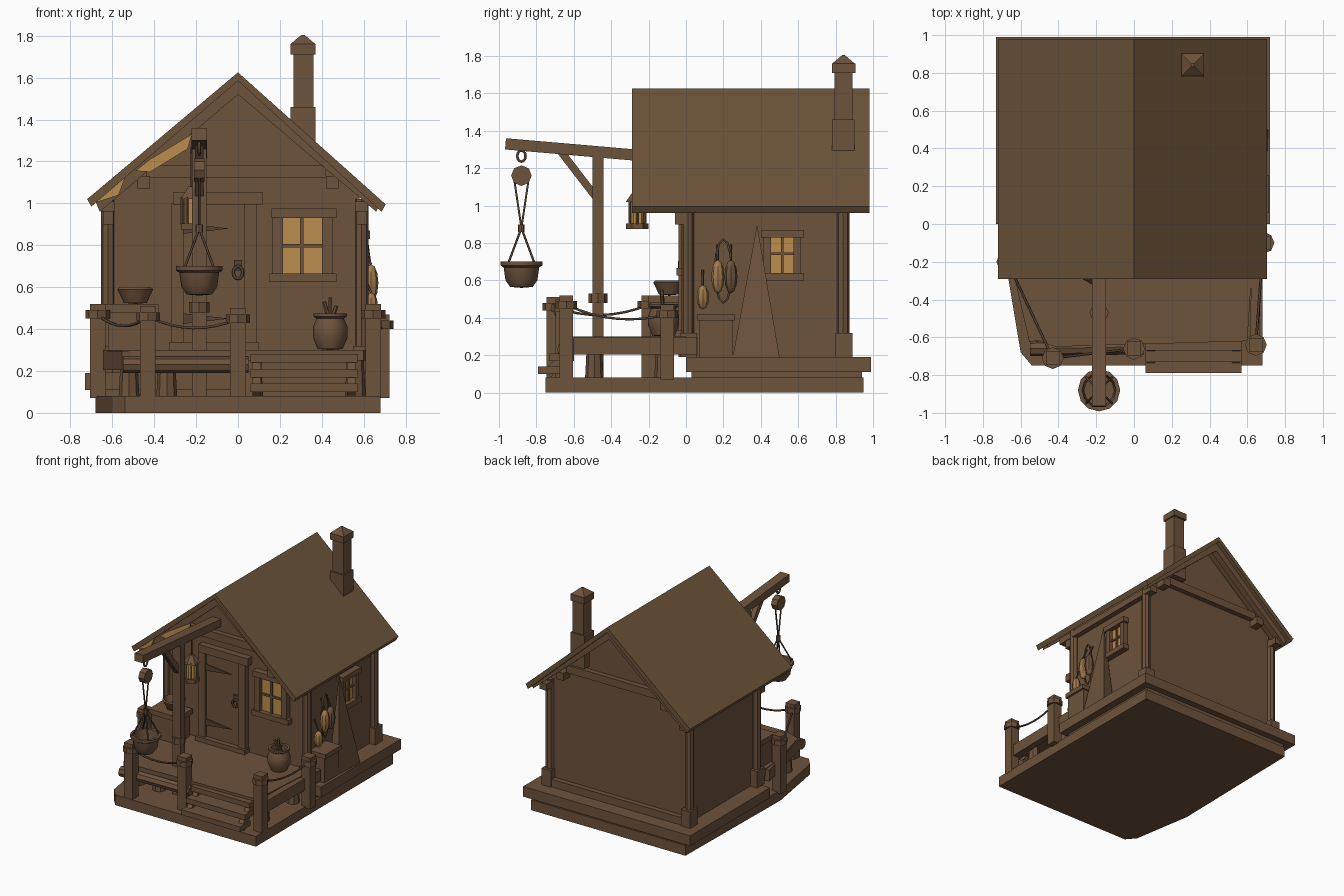
import bpy, bmesh, math
from mathutils import Vector, Matrix

cube = bpy.data.objects.get("Cube")
if cube:
    bpy.data.objects.remove(cube, do_unlink=True)


def material(name, rgb):
    m = bpy.data.materials.new(name)
    m.use_nodes = True
    m.diffuse_color = (*rgb, 1)
    m.node_tree.nodes["Principled BSDF"].inputs["Base Color"].default_value = (*rgb, 1)
    return m


WOOD = material("brown wood", (0.155, 0.085, 0.045))
ROOF = material("roof brown", (0.15, 0.088, 0.042))
DARK = material("dark iron", (0.09, 0.055, 0.032))
GLOW = material("amber glow", (0.5, 0.27, 0.075))
TAN = material("pale tan", (0.36, 0.2, 0.075))


def finish(name, bm, mat, smooth=False):
    me = bpy.data.meshes.new(name)
    bmesh.ops.recalc_face_normals(bm, faces=bm.faces)
    bm.to_mesh(me)
    bm.free()
    me.materials.append(mat)
    ob = bpy.data.objects.new(name, me)
    bpy.context.collection.objects.link(ob)
    if smooth:
        bpy.ops.object.select_all(action='DESELECT')
        ob.select_set(True)
        bpy.context.view_layer.objects.active = ob
        bpy.ops.object.shade_smooth_by_angle(angle=math.radians(40))
    return ob


def box(name, x, y, z, mat=WOOD):
    """Box from three (low, high) ranges."""
    bm = bmesh.new()
    bmesh.ops.create_cube(bm, size=1)
    for v in bm.verts:
        v.co = Vector([(r[0] + r[1]) / 2 + c * (r[1] - r[0]) for c, r in zip(v.co, (x, y, z))])
    return finish(name, bm, mat)


def beam(name, p, q, w, h, mat=WOOD):
    """Square timber between two points."""
    p, q = Vector(p), Vector(q)
    bm = bmesh.new()
    bmesh.ops.create_cube(bm, size=1)
    rot = (q - p).to_track_quat('Y', 'Z').to_matrix().to_4x4()
    bm.transform(Matrix.Translation((p + q) / 2) @ rot @ Matrix.Diagonal((w, (q - p).length, h, 1)))
    return finish(name, bm, mat)


def log(name, p, q, r1, r2=None, sides=8, mat=WOOD):
    """Round timber between two points."""
    p, q = Vector(p), Vector(q)
    bm = bmesh.new()
    bmesh.ops.create_cone(bm, cap_ends=True, segments=sides, radius1=r1, radius2=r1 if r2 is None else r2,
                          depth=(q - p).length)
    bm.transform(Matrix.Translation((p + q) / 2) @ (q - p).to_track_quat('Z', 'Y').to_matrix().to_4x4())
    return finish(name, bm, mat, sides > 6)


def lathe(name, centre, profile, sides=12, mat=WOOD):
    """Turned shape from (radius, height) points."""
    bm = bmesh.new()
    vs = [bm.verts.new((r, 0, z)) for r, z in profile]
    edges = [bm.edges.new(pair) for pair in zip(vs, vs[1:])]
    bmesh.ops.spin(bm, geom=vs + edges, axis=(0, 0, 1), cent=(0, 0, 0), steps=sides, angle=math.tau)
    bmesh.ops.remove_doubles(bm, verts=bm.verts, dist=0.0005)
    bm.transform(Matrix.Translation(centre))
    return finish(name, bm, mat, True)


def prism(name, pts, lo, hi, axis='y', mat=WOOD):
    """Flat outline pushed along y (xz points) or z (xy points)."""
    bm = bmesh.new()
    at = (lambda a, b, d: (a, d, b)) if axis == 'y' else (lambda a, b, d: (a, b, d))
    face = bm.faces.new([bm.verts.new(at(a, b, lo)) for a, b in pts])
    ext = bmesh.ops.extrude_face_region(bm, geom=[face])
    move = Vector(at(0, 0, hi - lo))
    bmesh.ops.translate(bm, vec=move, verts=[v for v in ext["geom"] if isinstance(v, bmesh.types.BMVert)])
    return finish(name, bm, mat)


def rope(name, pts, r=0.007, mat=DARK, closed=False):
    cu = bpy.data.curves.new(name, 'CURVE')
    cu.dimensions, cu.bevel_depth, cu.bevel_resolution = '3D', r, 1
    sp = cu.splines.new('POLY')
    sp.points.add(len(pts) - 1)
    for s, p in zip(sp.points, pts):
        s.co = (*p, 1)
    sp.use_cyclic_u = closed
    cu.materials.append(mat)
    ob = bpy.data.objects.new(name, cu)
    bpy.context.collection.objects.link(ob)


def sag(name, p, q, drop):
    p, q = Vector(p), Vector(q)
    rope(name, [p.lerp(q, t / 8) - Vector((0, 0, drop * 4 * t / 8 * (1 - t / 8))) for t in range(9)])


def ring(name, c, ry, rz, axis, r=0.007):
    """Loop facing along the given axis."""
    u = Vector((0, 1, 0)) if axis == 'x' else Vector((1, 0, 0))
    rope(name, [Vector(c) + u * ry * math.cos(a * math.tau / 12) + Vector((0, 0, rz * math.sin(a * math.tau / 12)))
                for a in range(12)], r, DARK, True)


# Ground slabs and raised porch deck
prism("base_slab", [(-0.66, 0.95), (-0.68, -0.2), (-0.6, -0.68), (-0.54, -0.75), (0.68, -0.75), (0.68, 0.95)],
      0, 0.08, 'z')
box("house_plinth", (-0.73, 0.72), (0, 0.99), (0.11, 0.19))
box("plinth_core", (-0.66, 0.66), (0.03, 0.94), (0.07, 0.12))
prism("porch_deck", [(-0.66, 0), (-0.64, -0.25), (-0.55, -0.6), (-0.42, -0.65), (0.6, -0.62), (0.64, 0)],
      0.25, 0.3, 'z')
log("front_deck_beam", (-0.55, -0.66, 0.23), (0.05, -0.65, 0.23), 0.04)
beam("right_deck_beam", (0.64, -0.6, 0.25), (0.65, 0.06, 0.25), 0.05, 0.09)
beam("left_deck_beam", (-0.53, -0.62, 0.25), (-0.66, -0.05, 0.25), 0.05, 0.09)
for x in (-0.52, -0.34, 0.07, 0.56):
    for y in (-0.49, -0.12):
        log("deck_stump", (x, y, 0.07), (x, y, 0.26), 0.05, 0.04)

# Entrance steps
for i in range(3):
    box("step", (0.06, 0.57), (-0.79 + 0.06 * i, -0.66 + 0.06 * i), (0.1 + 0.07 * i, 0.14 + 0.07 * i))
for x in (0.09, 0.54):
    beam("step_stringer", (x, -0.74, 0.1), (x, -0.6, 0.25), 0.04, 0.05)

# House body and corner posts
prism("house_walls", [(-0.6, 0.18), (0.58, 0.18), (0.58, 1.06), (0, 1.55), (-0.6, 1.05)], 0, 0.84)
for x in (-0.62, 0.59):
    for y in (0.01, 0.84):
        log("corner_post", (x, y, 0.19), (x, y, 1.02), 0.033)
        box("post_foot", (x - 0.04, x + 0.04), (y - 0.04, y + 0.05), (0.19, 0.32))
    box("wall_plate", (x - 0.03, x + 0.03), (-0.12, 0.93), (0.96, 1.01))
    box("plate_bracket", (x - 0.025, x + 0.025), (-0.06, 0.02), (0.9, 0.97))
for y in (-0.02, 0.86):
    box("tie_beam", (-0.44, 0.42), (y - 0.02, y + 0.02), (1.12, 1.18))
    box("sill_beam", (-0.6, 0.58), (y - 0.02, y + 0.02), (0.19, 0.25))

# Roof
for s, e in ((-1, 0.72), (1, 0.705)):
    ez = 1.0 if s < 0 else 0.975
    prism("roof_slope", [(0, 1.625), (s * e, ez + 0.02), (s * (e - 0.02), ez - 0.015), (0, 1.585)], -0.29, 0.98, mat=ROOF)
    for y in (-0.26, 0.9):
        prism("rafter", [(0, 1.59), (s * 0.68, 1.01), (s * 0.66, 0.96), (0, 1.52)], y, y + 0.05)
    box("purlin", (s * 0.45 - 0.03, s * 0.45 + 0.03), (-0.24, 0.92), (1.07, 1.13))
prism("upper_bare_patch", [(-0.22, 1.33), (-0.42, 1.21), (-0.49, 1.155), (-0.42, 1.15), (-0.24, 1.26)],
      -0.271, -0.263, mat=GLOW)
prism("lower_bare_patch", [(-0.54, 1.12), (-0.69, 1.03), (-0.69, 1.0), (-0.57, 1.04)], -0.271, -0.263, mat=GLOW)

# Chimney
box("chimney_base", (0.25, 0.37), (0.78, 0.9), (1.2, 1.46))
box("chimney_stack", (0.265, 0.36), (0.795, 0.89), (1.45, 1.74))
box("chimney_cap", (0.25, 0.37), (0.78, 0.905), (1.71, 1.76))
bm = bmesh.new()
bmesh.ops.create_cone(bm, cap_ends=True, segments=4, radius1=0.085, radius2=0.01, depth=0.045)
bm.transform(Matrix.Translation((0.31, 0.842, 1.782)) @ Matrix.Rotation(math.pi / 4, 4, 'Z'))
finish("chimney_top", bm, WOOD)

# Door
box("door_panel", (-0.27, 0.04), (-0.02, 0.01), (0.32, 1.0))
for x in (-0.29, 0.06):
    box("door_jamb", (x - 0.03, x + 0.03), (-0.04, 0.01), (0.3, 1.0))
box("door_lintel", (-0.31, 0.12), (-0.05, 0.01), (0.995, 1.055))
box("door_threshold", (-0.33, 0.1), (-0.06, 0.01), (0.3, 0.335))
for z in (0.45, 0.88):
    prism("strap_hinge", [(-0.26, z - 0.025), (-0.04, z), (-0.26, z + 0.025)], -0.029, -0.02, mat=DARK)
ring("door_ring", (0, -0.035, 0.67), 0.022, 0.03, 'y', 0.008)
box("latch_plate", (-0.02, 0.02), (-0.03, -0.02), (0.68, 0.73), DARK)

# Front window
box("front_glass", (0.2, 0.41), (-0.012, 0), (0.66, 0.93), GLOW)
box("front_window_lintel", (0.16, 0.47), (-0.05, 0.01), (0.93, 0.975))
box("front_window_sill", (0.15, 0.47), (-0.05, 0.01), (0.625, 0.665))
for x in (0.19, 0.425):
    box("front_window_jamb", (x - 0.025, x + 0.025), (-0.04, 0.01), (0.66, 0.93))
box("front_mullion", (0.297, 0.313), (-0.025, 0), (0.66, 0.93))
box("front_crossbar", (0.2, 0.41), (-0.025, 0), (0.79, 0.805))

# Side window
box("side_glass", (0.57, 0.592), (0.44, 0.6), (0.64, 0.84), GLOW)
for z in (0.62, 0.85):
    box("side_window_rail", (0.57, 0.63), (0.4, 0.63), (z - 0.02, z + 0.02))
for y in (0.435, 0.595):
    box("side_window_jamb", (0.57, 0.62), (y - 0.02, y + 0.02), (0.63, 0.84))
box("side_mullion", (0.57, 0.605), (0.507, 0.521), (0.63, 0.84))
box("side_crossbar", (0.57, 0.605), (0.44, 0.6), (0.735, 0.748))

# Fence posts and ropes
posts = [(-0.67, -0.2, 0.52), (-0.43, -0.71, 0.51), (0, -0.66, 0.5), (0.645, -0.64, 0.52), (0.685, -0.1, 0.47)]
for x, y, top in posts:
    box("fence_post", (x - 0.037, x + 0.037), (y - 0.037, y + 0.037), (0.07, top))
    log("rope_wrap", (x, y, top - 0.07), (x, y, top - 0.03), 0.058)
for a, b in ((0, 1), (1, 2), (3, 4)):
    p, q = posts[a], posts[b]
    sag("fence_rope", (p[0], p[1], p[2] - 0.05), (q[0], q[1], q[2] - 0.05), 0.05)

# Hoist
HX = -0.185
box("hoist_post", (HX - 0.035, HX + 0.035), (-0.5, -0.44), (0.08, 1.29))
log("hoist_collar", (HX, -0.47, 0.48), (HX, -0.47, 0.53), 0.05)
beam("hoist_arm", (HX, -0.965, 1.33), (HX, 0.02, 1.245), 0.075, 0.06)
beam("hoist_brace", (HX, -0.47, 1.03), (HX, -0.67, 1.29), 0.04, 0.04)
ring("hoist_hook", (HX, -0.88, 1.265), 0.022, 0.03, 'x', 0.008)
log("pulley", (HX - 0.025, -0.88, 1.16), (HX + 0.025, -0.88, 1.16), 0.055)
for dy in (-0.04, 0.04):
    rope("hoist_rope", [(HX, -0.88 + dy, 1.15), (HX, -0.88, 0.88)], 0.006)
log("rope_knot", (HX, -0.88, 0.86), (HX, -0.88, 0.9), 0.017)
for i in range(4):
    a = math.pi / 4 + i * math.pi / 2
    rope("kettle_rope", [(HX, -0.88, 0.88), (HX + 0.1 * math.cos(a), -0.88 + 0.1 * math.sin(a), 0.69)], 0.006)
lathe("hanging_kettle", (HX, -0.88, 0), [(0, 0.56), (0.06, 0.565), (0.085, 0.6), (0.095, 0.67), (0.112, 0.68),
                                         (0.112, 0.7), (0.09, 0.7), (0.08, 0.61), (0, 0.6)])

# Lantern
LX, LY = -0.22, -0.26
rope("lantern_cord", [(LX, LY, 1.27), (LX, LY, 1.07)], 0.006)
log("lantern_hood", (LX, LY, 1.02), (LX, LY, 1.08), 0.062, 0.02, 6)
log("lantern_glass", (LX, LY, 0.9), (LX, LY, 1.03), 0.042, None, 6, GLOW)
log("lantern_foot", (LX, LY, 0.875), (LX, LY, 0.905), 0.06, None, 6)
for i in range(6):
    a = i * math.pi / 3
    x, y = LX + 0.047 * math.cos(a), LY + 0.047 * math.sin(a)
    log("lantern_bar", (x, y, 0.9), (x, y, 1.03), 0.007, None, 4)

# Porch crate with bowl, and crock with ladles
box("porch_crate", (-0.62, -0.4), (-0.19, -0.03), (0.3, 0.49))
box("porch_crate_lid", (-0.635, -0.38), (-0.2, -0.02), (0.48, 0.52))
lathe("bowl", (-0.49, -0.09, 0), [(0, 0.52), (0.055, 0.525), (0.085, 0.59), (0.075, 0.6), (0.05, 0.55), (0, 0.545)])
lathe("crock", (0.44, -0.12, 0), [(0, 0.3), (0.06, 0.305), (0.083, 0.36), (0.083, 0.41), (0.065, 0.45),
                                  (0.08, 0.46), (0.08, 0.475), (0.06, 0.475), (0.06, 0.43), (0, 0.43)])
for dx, z in ((-0.03, 0.53), (0.0, 0.55), (0.03, 0.51)):
    log("ladle", (0.44, -0.12, 0.43), (0.44 + dx, -0.13, z), 0.01, None, 6)

# Side crate, hanging goods and leaning canvas
box("side_crate", (0.58, 0.7), (0.07, 0.25), (0.19, 0.39))
box("side_crate_lid", (0.58, 0.715), (0.06, 0.26), (0.385, 0.42))
ring("hanging_loop", (0.615, 0.2, 0.65), 0.045, 0.17, 'x')
for y, z, h, r, mat in ((0.09, 0.51, 0.065, 0.033, TAN), (0.17, 0.62, 0.09, 0.035, TAN), (0.24, 0.62, 0.09, 0.035, WOOD)):
    lathe("hanging_gourd", (0.635, y, z), [(r * math.sin(t * math.pi / 6), -h * math.cos(t * math.pi / 6))
                                           for t in range(7)], 8, mat)
    rope("gourd_cord", [(0.635, y, z + h), (0.6, y, z + h + 0.08)], 0.006)
bm = bmesh.new()
tip = bm.verts.new((0.61, 0.38, 0.9))
foot = [bm.verts.new((x, y, 0.19)) for x, y in ((0.6, 0.27), (0.7, 0.25), (0.71, 0.5), (0.6, 0.48))]
bm.faces.new(foot)
for i in range(4):
    bm.faces.new((foot[i], foot[(i + 1) % 4], tip))
finish("leaning_canvas", bm, WOOD)
